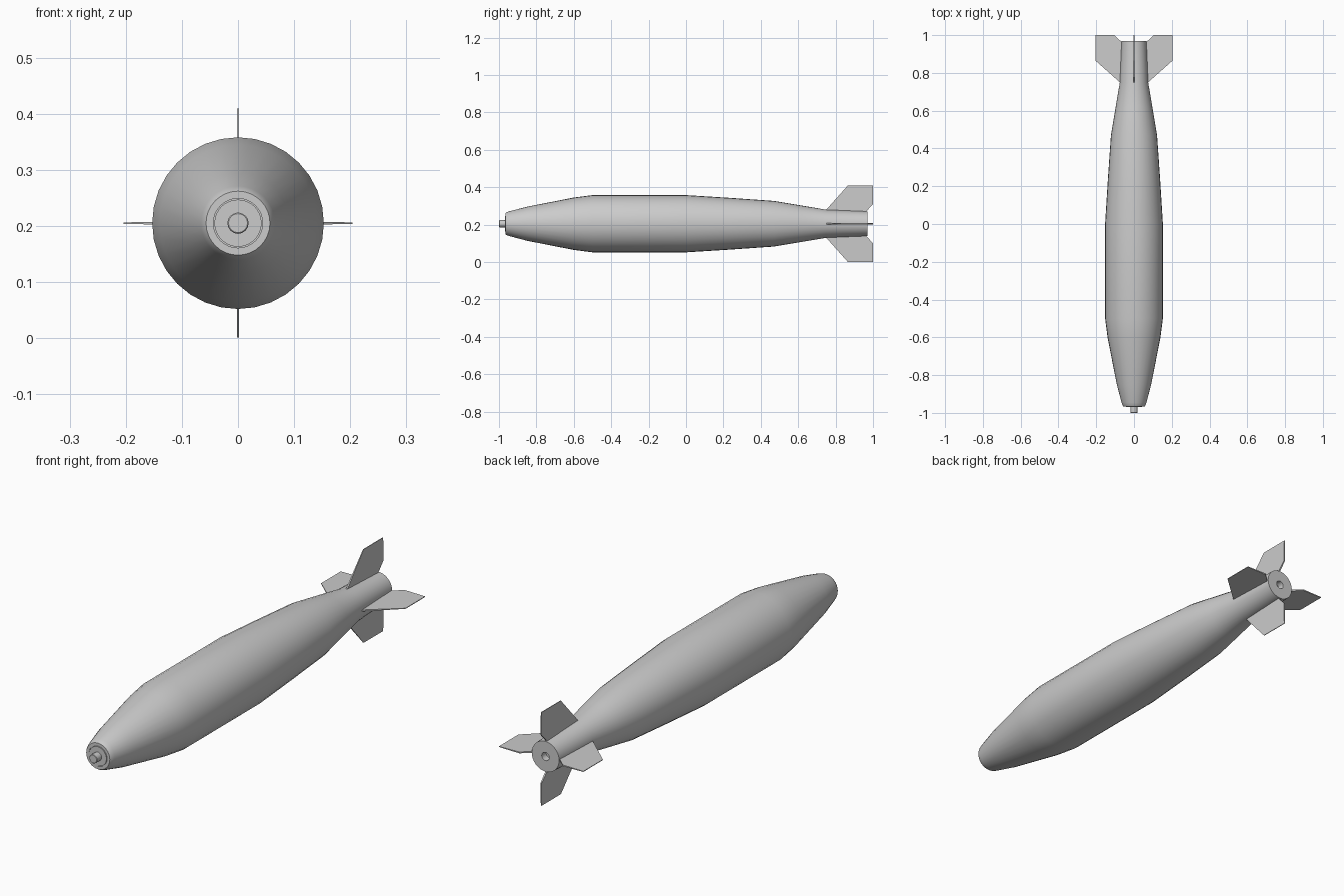
import bpy, bmesh, math
from mathutils import Matrix, Vector

if "Cube" in bpy.data.objects:
    bpy.data.objects.remove(bpy.data.objects["Cube"])

CZ = 0.205  # height of the long axis


def finish(name, bm, smooth=True):
    bmesh.ops.recalc_face_normals(bm, faces=bm.faces)
    me = bpy.data.meshes.new(name)
    bm.to_mesh(me)
    bm.free()
    ob = bpy.data.objects.new(name, me)
    bpy.context.collection.objects.link(ob)
    ob.location.z = CZ
    if smooth:
        bpy.ops.object.select_all(action='DESELECT')
        ob.select_set(True)
        bpy.context.view_layer.objects.active = ob
        bpy.ops.object.shade_smooth_by_angle(angle=math.radians(30))
    return ob


def lathe(name, profile, sides=32):
    """Spin (y, radius) points around the y axis."""
    bm = bmesh.new()
    vs = [bm.verts.new((r, y, 0)) for y, r in profile]
    es = [bm.edges.new(p) for p in zip(vs, vs[1:])]
    bmesh.ops.spin(bm, geom=vs + es, cent=(0, 0, 0), axis=(0, 1, 0),
                   angle=2 * math.pi, steps=sides, use_merge=True)
    bmesh.ops.remove_doubles(bm, verts=bm.verts, dist=1e-5)
    return finish(name, bm)


# Tapered body with a recessed hole in the tail
lathe("body", [(-0.962, 0), (-0.962, 0.044), (-0.966, 0.044), (-0.966, 0.057),
               (-0.960, 0.061), (-0.945, 0.066), (-0.85, 0.091), (-0.60, 0.140),
               (-0.50, 0.153), (0.0, 0.153), (0.24, 0.138), (0.47, 0.122),
               (0.62, 0.097), (0.75, 0.075), (0.97, 0.066), (0.97, 0.018),
               (0.94, 0.018), (0.94, 0)])

# Nose plug and pin
lathe("nose_plug", [(-0.955, 0.042), (-0.968, 0.042), (-0.968, 0)])
lathe("nose_pin", [(-0.960, 0.019), (-0.998, 0.019), (-1.0, 0.017), (-1.0, 0)], 16)

# Four tail fins, thinner at the tip
outline = [(0.75, 0.06), (0.75, 0.075), (0.865, 0.204), (1.0, 0.204),
           (1.0, 0.105), (0.965, 0.067), (0.965, 0.06)]
for i, name in enumerate(("right", "top", "left", "bottom")):
    bm = bmesh.new()
    rings = []
    for s in (-1, 1):
        rings.append([bm.verts.new((r, y, s * (0.0036 - 0.0022 * (r - 0.06) / 0.144)))
                      for y, r in outline])
    bm.faces.new(rings[0])
    bm.faces.new(rings[1][::-1])
    n = len(outline)
    for k in range(n):
        j = (k + 1) % n
        bm.faces.new((rings[0][k], rings[0][j], rings[1][j], rings[1][k]))
    bmesh.ops.rotate(bm, verts=bm.verts, cent=(0, 0, 0),
                     matrix=Matrix.Rotation(-i * math.pi / 2, 3, 'Y'))
    finish("fin_" + name, bm, smooth=False)
